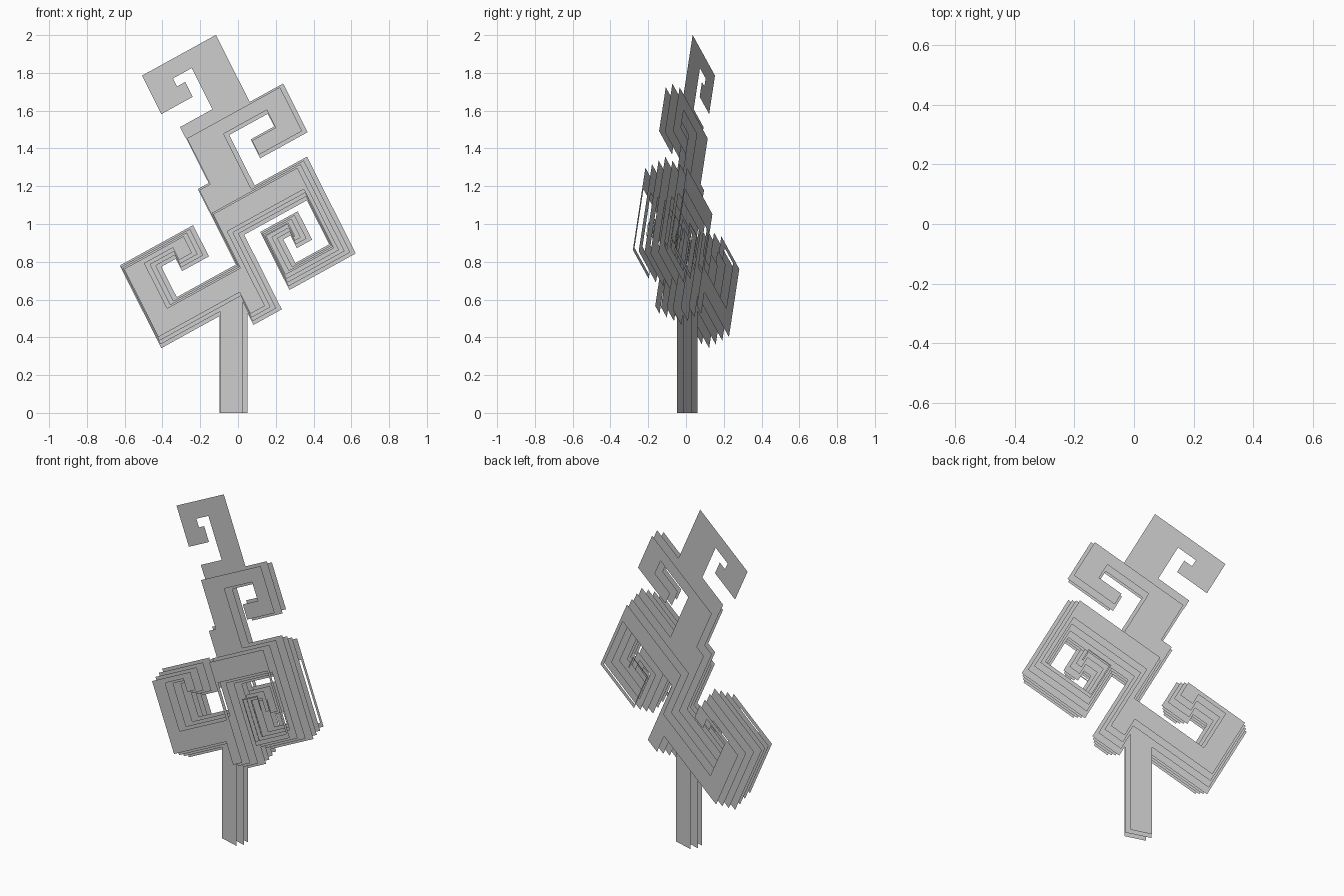
import bpy
import bmesh
from math import radians
from mathutils import Matrix, Vector

cube = bpy.data.objects.get("Cube")
if cube:
    bpy.data.objects.remove(cube, do_unlink=True)

LEAN = radians(27.8)      # tilt of the curls inside the sheets
TURN = radians(-16.8)     # turn of all sheets about the vertical
GAP = 0.0383              # distance between sheets
INSET = 0.0145            # each sheet outward from the middle is trimmed by this

grey = bpy.data.materials.new("light_grey")
grey.use_nodes = True
colour = (0.6, 0.6, 0.6, 1)
grey.diffuse_color = colour
grey.node_tree.nodes["Principled BSDF"].inputs["Base Color"].default_value = colour


def stepped(path):
    """Right-angled outline from alternating across / up positions in hundredths."""
    across, up = path[0::2], path[1::2]
    points = []
    for i, a in enumerate(across):
        points += [Vector((a, up[i - 1])) / 100, Vector((a, up[i])) / 100]
    return points


def trimmed(points, amount, joined_foot):
    """Move every edge inwards; a joined foot follows the part beneath it instead."""
    n = len(points)
    area = sum(points[i - 1].cross(points[i]) for i in range(n))
    side = 1 if area > 0 else -1
    lowest = min(p.y for p in points)
    normals = []
    for i in range(n):
        p, q = points[i], points[(i + 1) % n]
        edge = (q - p).normalized()
        inward = Vector((-edge.y, edge.x)) * side
        if joined_foot and p.y == lowest and q.y == lowest:
            inward = -inward
        normals.append(inward)
    return [points[i] + (normals[i - 1] + normals[i]) * amount for i in range(n)]


def build_part(name, outline, layers):
    """Stack copies of a flat outline either side of the middle sheet."""
    bm = bmesh.new()
    for k in range(-layers, layers + 1):
        verts = [bm.verts.new((p.x, k * GAP, p.y)) for p in outline(abs(k))]
        face = bm.faces.new(verts)
        face.normal_update()
        if face.normal.y > 0:
            face.normal_flip()
    bmesh.ops.transform(bm, matrix=Matrix.Rotation(TURN, 4, "Z"), verts=bm.verts)
    mesh = bpy.data.meshes.new(name)
    bm.to_mesh(mesh)
    bm.free()
    mesh.materials.append(grey)
    obj = bpy.data.objects.new(name, mesh)
    bpy.context.collection.objects.link(obj)


def build_curl(name, path, layers, joined_foot=True):
    points = stepped(path)
    lean = Matrix.Rotation(LEAN, 2)
    build_part(name, lambda k: [lean @ p for p in trimmed(points, k * INSET, joined_foot)], layers)


# Large pair of square spirals with the stub between them
build_curl("lower_curls", [
    35.6, 102.2, 97, 44.3, 55.5, 79, 79, 62, 69.5, 69.6, 65, 55.4, 86.2, 81.8,
    47, 37.2, 29.3, 50.1, -21.5, 99.5, 24.4, 80.8, 7.6, 88.2, -1.4, 70], 3, False)

# Middle spiral, its foot meeting the top of the lower one
build_curl("middle_curl", [
    42.4, 142.6, 103.4, 113.5, 73.7, 124.8, 88.4, 132.4, 64.3, 102.2, 35.6, 115.2], 1)

# Top spiral on the middle sheet only
build_curl("top_curl", [
    82.5, 142.6, 42.2, 148.8, 62.5, 173.4, 50.8, 168.6, 55.9, 159.7, 36.3, 182.7], 0)


# Upright trunk, trimmed at its sides only
def trunk_outline(k):
    left, right = -0.102 + k * INSET, 0.052 - k * INSET
    return [Vector(p) for p in ((left, 0), (right, 0), (right, 0.61), (left, 0.56))]


build_part("trunk", trunk_outline, 1)
